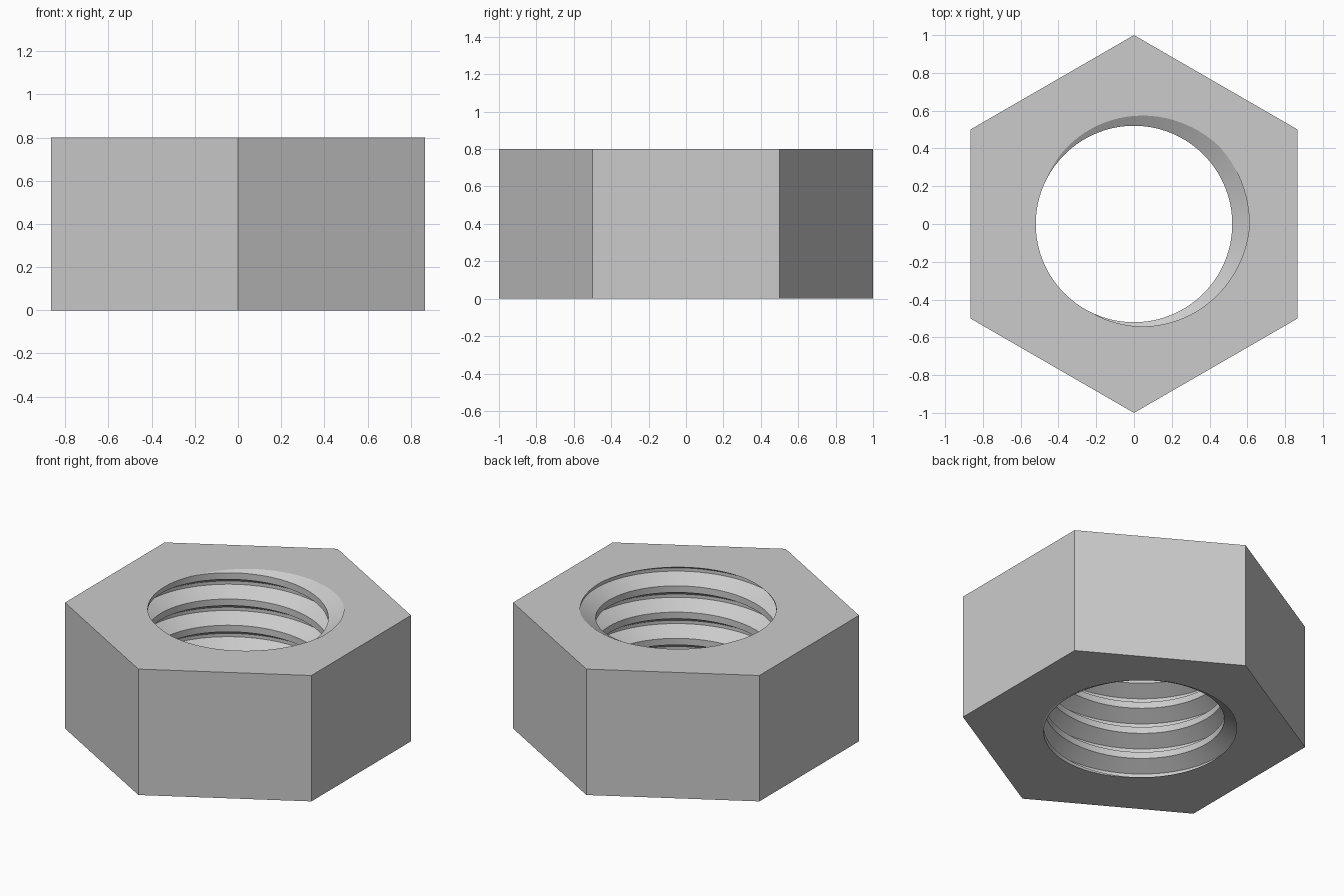
import bpy, bmesh
from math import cos, sin, tau, radians

cube = bpy.data.objects.get("Cube")
if cube:
    bpy.data.objects.remove(cube)

HEIGHT = 0.8
MINOR, MAJOR = 0.52, 0.61      # crest and root radius of the thread
PITCH = HEIGHT / 4.8
START = radians(20)            # where the groove centre meets the top
STEPS, TURNS = 120, 8
# groove section: (radius, height as a share of the pitch)
SECTION = [(MINOR, -0.375), (MAJOR, -0.0625), (MAJOR, 0.0625), (MINOR, 0.375)]

steel = bpy.data.materials.new("steel_grey")
steel.use_nodes = True
grey = (0.6, 0.6, 0.6, 1)
steel.diffuse_color = grey
steel.node_tree.nodes["Principled BSDF"].inputs["Base Color"].default_value = grey

bm = bmesh.new()

# Right-handed thread: sweep the section up a helix, joining each turn to the next
rows = []
for i in range(STEPS * TURNS + 1):
    a = START + tau * i / STEPS
    z = HEIGHT + PITCH * (i / STEPS - TURNS + 2)
    rows.append([bm.verts.new((r * cos(a), r * sin(a), z + h * PITCH)) for r, h in SECTION])
for i in range(STEPS * TURNS):
    for j in range(3):
        bm.faces.new((rows[i][j], rows[i + 1][j], rows[i + 1][j + 1], rows[i][j + 1]))
    if i + STEPS < STEPS * TURNS:
        k = i + STEPS
        bm.faces.new((rows[i][3], rows[i + 1][3], rows[k + 1][0], rows[k][0]))

# Trim the thread flush with the bottom and top
for z, up in ((0, -1), (HEIGHT, 1)):
    bmesh.ops.bisect_plane(bm, geom=bm.verts[:] + bm.edges[:] + bm.faces[:], dist=1e-6,
                           plane_co=(0, 0, z), plane_no=(0, 0, up), clear_outer=True)
bmesh.ops.remove_doubles(bm, verts=bm.verts[:], dist=1e-5)

# Six flat sides with corners pointing to the front and back
rings = [[bm.verts.new((cos(tau * (k + 0.5) / 6), sin(tau * (k + 0.5) / 6), z))
          for k in range(6)] for z in (0, HEIGHT)]
for k in range(6):
    n = (k + 1) % 6
    bm.faces.new((rings[0][k], rings[0][n], rings[1][n], rings[1][k]))

# Flat bottom and top faces between the hexagon and the threaded hole
for z in (0, HEIGHT):
    rim = [e for e in bm.edges if e.is_boundary
           and all(abs(v.co.z - z) < 1e-4 for v in e.verts)]
    bmesh.ops.triangle_fill(bm, edges=rim, use_beauty=True, normal=(0, 0, 1))
bmesh.ops.recalc_face_normals(bm, faces=bm.faces[:])

mesh = bpy.data.meshes.new("hex_nut")
bm.to_mesh(mesh)
bm.free()
mesh.materials.append(steel)
nut = bpy.data.objects.new("hex_nut", mesh)
bpy.context.collection.objects.link(nut)

bpy.ops.object.select_all(action='DESELECT')
nut.select_set(True)
bpy.context.view_layer.objects.active = nut
bpy.ops.object.shade_smooth_by_angle(angle=radians(20))
